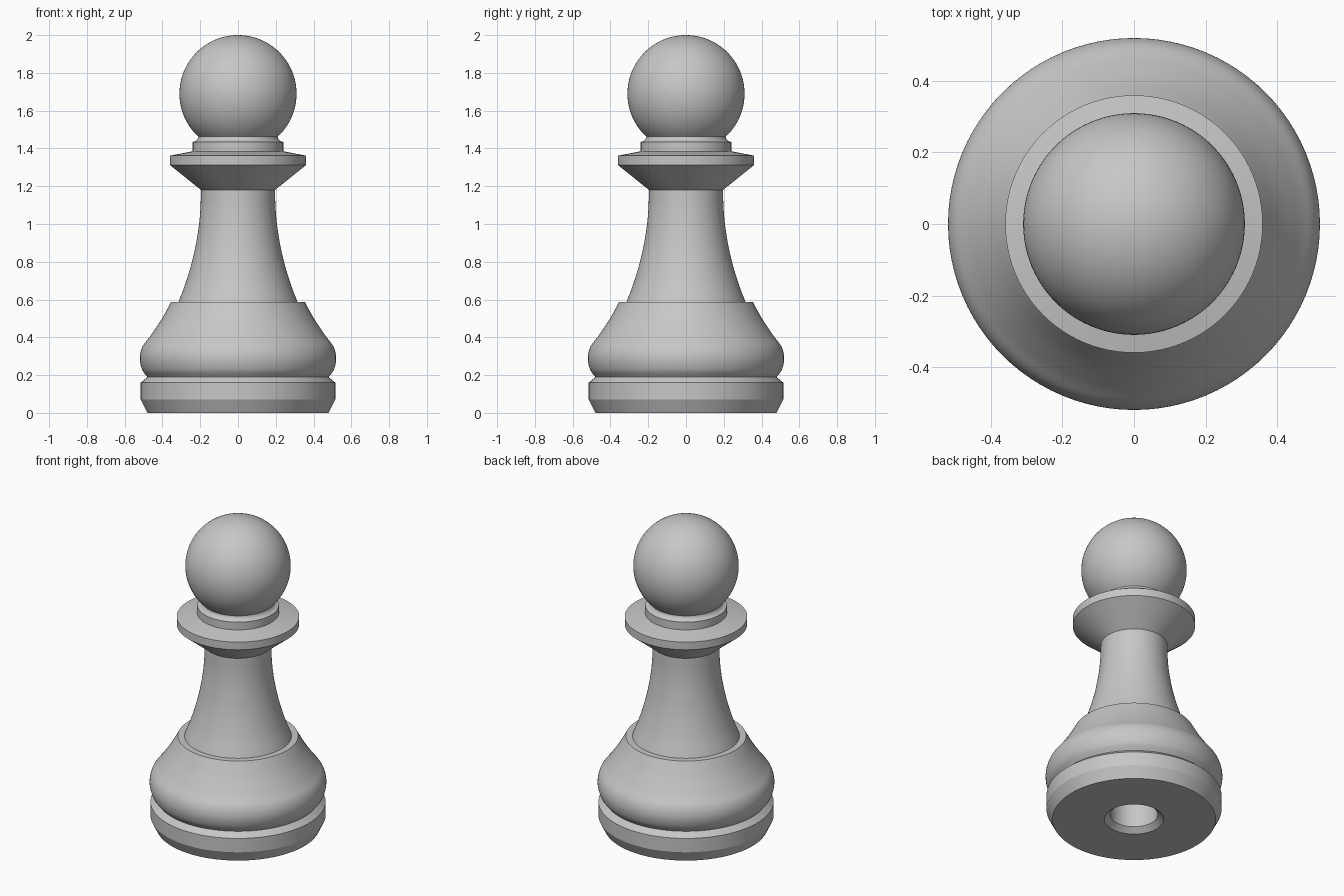
import bpy
import bmesh
import math
from mathutils import Vector

cube = bpy.data.objects.get("Cube")
if cube:
    bpy.data.objects.remove(cube, do_unlink=True)

SIDES = 96

grey = bpy.data.materials.new("plain grey")
grey.use_nodes = True
colour = (0.57, 0.57, 0.57, 1.0)
grey.diffuse_color = colour
grey.node_tree.nodes["Principled BSDF"].inputs["Base Color"].default_value = colour


def smooth_curve(points, steps=6):
    """Catmull-Rom curve through (radius, height) points."""
    p = [Vector(q) for q in points]
    p = [2 * p[0] - p[1]] + p + [2 * p[-1] - p[-2]]
    out = []
    for a, b, c, d in zip(p, p[1:], p[2:], p[3:]):
        for i in range(steps):
            t = i / steps
            out.append(0.5 * (2 * b + (c - a) * t + (2 * a - 5 * b + 4 * c - d) * t ** 2
                              + (3 * b - a - 3 * c + d) * t ** 3))
    return [tuple(v) for v in out] + [points[-1]]


def lathe(name, profile):
    """Turn a (radius, height) profile about the z axis."""
    bm = bmesh.new()
    rings = []
    for r, z in profile:
        if r < 1e-4:
            rings.append([bm.verts.new((0, 0, z))] * SIDES)
        else:
            angles = [2 * math.pi * k / SIDES for k in range(SIDES)]
            rings.append([bm.verts.new((r * math.cos(a), r * math.sin(a), z)) for a in angles])
    for low, high in zip(rings, rings[1:]):
        for k in range(SIDES):
            n = (k + 1) % SIDES
            corners = dict.fromkeys((low[k], low[n], high[n], high[k]))
            bm.faces.new(list(corners))
    mesh = bpy.data.meshes.new(name)
    bm.to_mesh(mesh)
    bm.free()
    mesh.materials.append(grey)
    obj = bpy.data.objects.new(name, mesh)
    bpy.context.collection.objects.link(obj)
    bpy.ops.object.select_all(action="DESELECT")
    obj.select_set(True)
    bpy.context.view_layer.objects.active = obj
    bpy.ops.object.shade_smooth_by_angle(angle=math.radians(22))
    return obj


# Foot disc with a countersunk hole underneath
lathe("base", [(0, 0.55), (0.14, 0.55), (0.14, 0.03), (0.175, 0), (0.48, 0),
               (0.515, 0.07), (0.515, 0.16), (0.48, 0.19)])

# Rounded belly with a flat lip on top
belly = smooth_curve([(0.48, 0.19), (0.508, 0.23), (0.52, 0.29), (0.506, 0.35),
                      (0.462, 0.41), (0.405, 0.495), (0.354, 0.587)])
lathe("belly", belly + [(0.315, 0.587)])

# Flared stem
lathe("stem", smooth_curve([(0.315, 0.587), (0.273, 0.7), (0.235, 0.835),
                            (0.21, 0.97), (0.199, 1.08), (0.196, 1.18)]))

# Wide collar, small ring and neck fillet
neck = [(0.24 - 0.03 * math.sin(a), 1.465 - 0.03 * math.cos(a))
        for a in [math.pi / 2 * i / 6 for i in range(7)]]
lathe("collar", [(0.196, 1.18), (0.36, 1.312), (0.36, 1.362), (0.24, 1.385),
                 (0.24, 1.435)] + neck)

# Ball head
start = math.asin((1.46 - 1.69) / 0.31)
arc = [start + (math.pi / 2 - start) * i / 40 for i in range(41)]
lathe("head", [(0.31 * math.cos(a), 1.69 + 0.31 * math.sin(a)) for a in arc])
